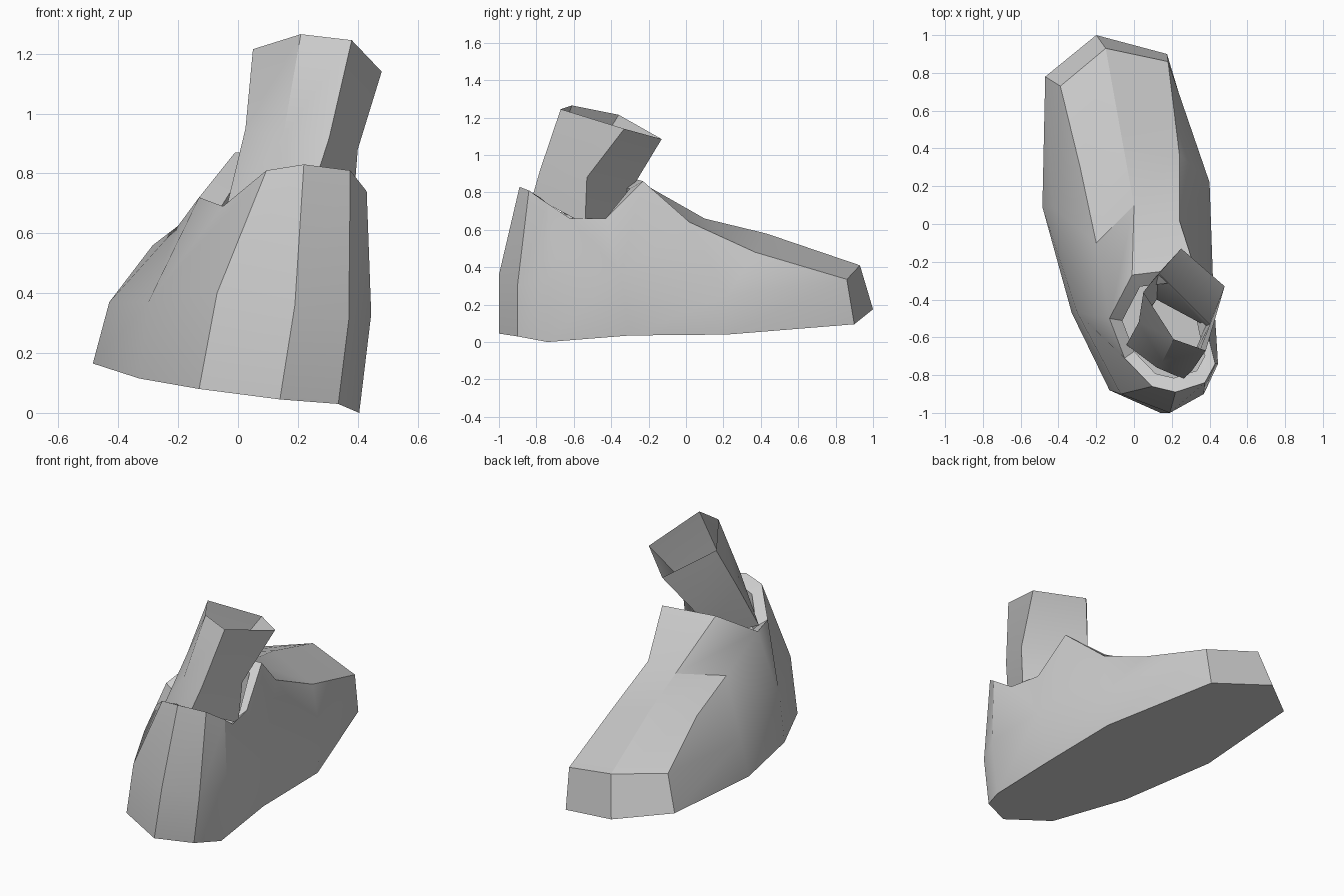
import bpy
import bmesh
import math
from mathutils import Vector

cube = bpy.data.objects.get("Cube")
if cube:
    bpy.data.objects.remove(cube, do_unlink=True)

grey = bpy.data.materials.new("plain_grey")
grey.use_nodes = True
grey.diffuse_color = (0.6, 0.6, 0.6, 1)
grey.node_tree.nodes["Principled BSDF"].inputs["Base Color"].default_value = (0.6, 0.6, 0.6, 1)


def points(bm, coords):
    return [bm.verts.new(co) for co in coords]


def strip(bm, lower, upper, closed=False):
    """Join two chains; a repeated point turns its quad into a triangle."""
    count = len(lower)
    for i in range(count if closed else count - 1):
        j = (i + 1) % count
        corners = []
        for vert in (lower[i], lower[j], upper[j], upper[i]):
            if vert not in corners:
                corners.append(vert)
        if len(corners) > 2:
            bm.faces.new(corners)


def finish(bm, name, angle):
    bmesh.ops.recalc_face_normals(bm, faces=bm.faces)
    mesh = bpy.data.meshes.new(name)
    bm.to_mesh(mesh)
    bm.free()
    obj = bpy.data.objects.new(name, mesh)
    mesh.materials.append(grey)
    bpy.context.collection.objects.link(obj)
    bpy.ops.object.select_all(action="DESELECT")
    obj.select_set(True)
    bpy.context.view_layer.objects.active = obj
    bpy.ops.object.shade_smooth_by_angle(angle=math.radians(angle))
    return obj


# Shoe: sole outline, running from the heel along +x to the toe and back
bm = bmesh.new()
sole = points(bm, [
    (.14, -1, .045), (.335, -.9, .03), (.405, -.74, 0), (.38, -.3, .035),
    (.38, .22, .04), (.175, .9, .095), (-.2, 1, .175), (-.47, .78, .2),
    (-.485, .09, .165), (-.33, -.47, .115), (-.13, -.88, .08)])

# Bulge line halfway up the sides
heel, heel_l, side_l, waist_l, ball_l = points(bm, [
    (.19, -1, .36), (.37, -.9, .31), (.445, -.74, .33), (.42, -.35, .37), (.4, .22, .25)])
ball_r, waist_r, heel_r = points(bm, [
    (-.43, .09, .37), (-.3, -.47, .37), (-.07, -.9, .4)])

# Three ridges over the vamp, each from toe to tongue
ridge_l = points(bm, [(.18, .86, .335), (.24, .37, .48), (.24, .02, .64), (.32, -.23, .86)])
ridge_c = points(bm, [(-.15, .93, .41), (-.06, .43, .58), (0, .1, .66), (-.01, -.27, .87)])
ridge_r = points(bm, [(-.39, .73, .4), (-.285, .3, .56), (-.2, -.1, .625), (-.13, -.5, .72)])

# Collar around the ankle
back, back_l, rim_l, dip_l, front_l = points(bm, [
    (.22, -.89, .83), (.375, -.84, .81), (.43, -.74, .74), (.4, -.62, .66), (.36, -.43, .66)])
rim_r, back_r = points(bm, [(-.05, -.71, .69), (.095, -.86, .81)])
collar = [back, back_l, rim_l, dip_l, front_l, ridge_l[-1], ridge_c[-1],
          ridge_r[-1], rim_r, back_r]

# Skin of the shoe
bm.faces.new(sole)
strip(bm, sole, [heel, heel_l, side_l, waist_l, ball_l, ridge_l[0], ridge_c[0],
                 ridge_r[0], ball_r, waist_r, heel_r], closed=True)
strip(bm, [heel, heel_l, side_l, waist_l, waist_l, waist_l, ball_l, ball_l, ridge_l[0]],
      [back, back_l, rim_l, dip_l, front_l, ridge_l[3], ridge_l[2], ridge_l[1], ridge_l[1]])
strip(bm, [ridge_r[0], ball_r, waist_r, waist_r, waist_r, heel_r, heel],
      [ridge_r[1], ridge_r[1], ridge_r[2], ridge_r[3], rim_r, back_r, back])
strip(bm, ridge_l, ridge_c)
strip(bm, ridge_c, ridge_r)

# Inward sloping rim and the floor inside the collar
middle = Vector((.18, -.55, 0))
inner = []
for vert in collar:
    flat = Vector((vert.co.x, vert.co.y, 0))
    spot = middle + (flat - middle) * 0.78
    inner.append(bm.verts.new((spot.x, spot.y, vert.co.z - 0.04)))
floor = [bm.verts.new((v.co.x, v.co.y, 0.58)) for v in inner]
strip(bm, collar, inner, closed=True)
strip(bm, inner, floor, closed=True)
bm.faces.new(floor)
finish(bm, "shoe", 30)

# Leg: open five-sided tube leaning back, kinked at the ankle
bm = bmesh.new()
top = points(bm, [(.38, -.67, 1.245), (.21, -.61, 1.265), (.05, -.36, 1.215),
                  (.25, -.13, 1.085), (.48, -.33, 1.14)])
ankle = points(bm, [(.305, -.78, .92), (.15, -.73, .92), (.025, -.52, .95),
                    (.13, -.26, .87), (.4, -.53, .88)])
foot = points(bm, [(.26, -.82, .78), (.12, -.76, .76), (-.04, -.64, .68),
                   (.12, -.4, .66), (.38, -.54, .63)])
strip(bm, top, ankle, closed=True)
strip(bm, ankle, foot, closed=True)
finish(bm, "leg", 30)
